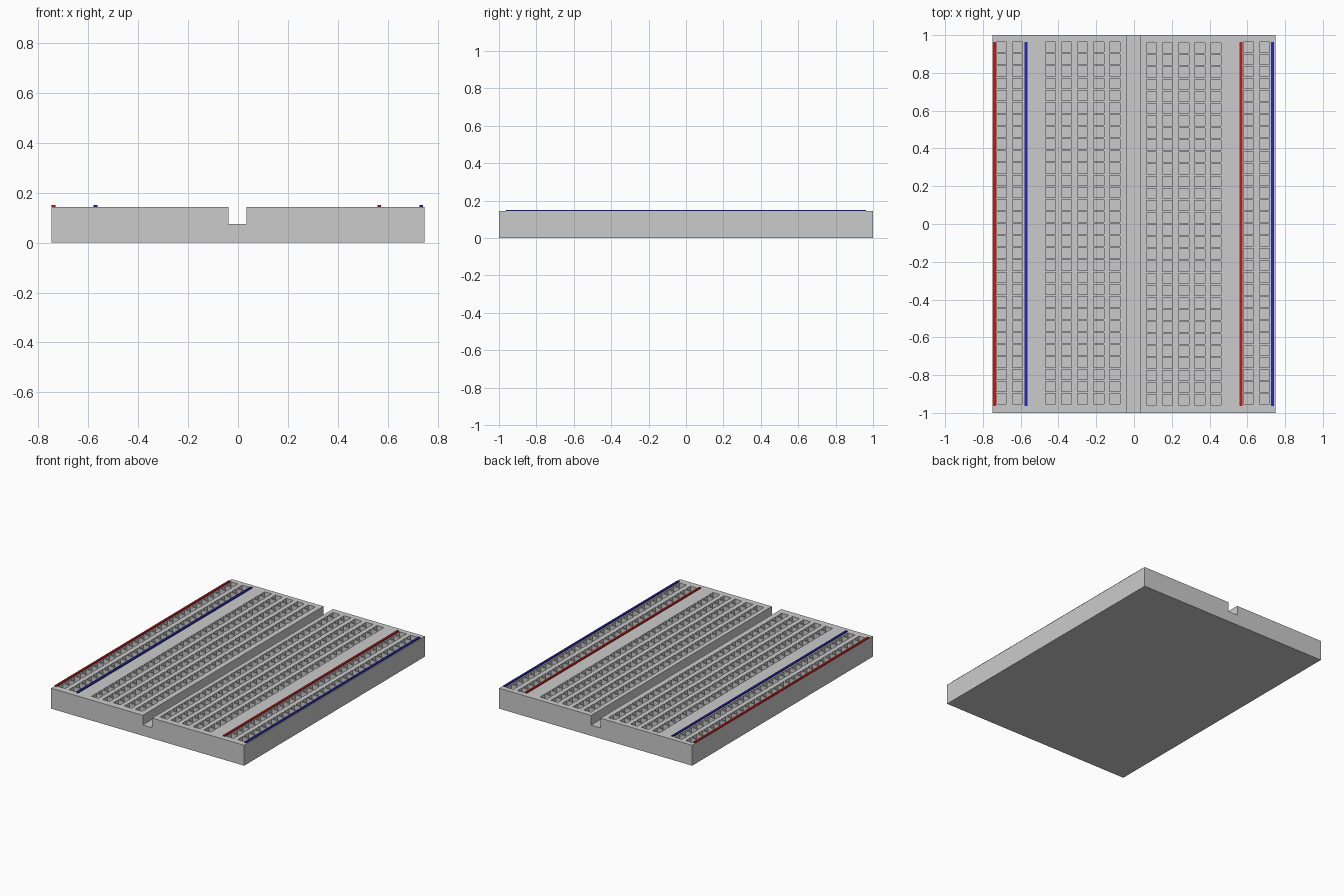
import bpy, bmesh

if "Cube" in bpy.data.objects:
    bpy.data.objects.remove(bpy.data.objects["Cube"])

TOP, GROOVE_Z, HOLE_Z = 0.143, 0.075, 0.012
HOLE, ROWS, PITCH = 0.054, 30, 0.0642


def finish(name, bm, material=None):
    bmesh.ops.recalc_face_normals(bm, faces=bm.faces[:])
    mesh = bpy.data.meshes.new(name)
    bm.to_mesh(mesh)
    bm.free()
    obj = bpy.data.objects.new(name, mesh)
    bpy.context.collection.objects.link(obj)
    if material:
        mesh.materials.append(material)
    return obj


def box(name, x0, x1, y0, y1, z0, z1, material=None):
    bm = bmesh.new()
    bmesh.ops.create_cube(bm, size=1)
    for v in bm.verts:
        v.co = ((x0 + x1) / 2 + v.co.x * (x1 - x0),
                (y0 + y1) / 2 + v.co.y * (y1 - y0),
                (z0 + z1) / 2 + v.co.z * (z1 - z0))
    return finish(name, bm, material)


def spans(start, end, centres):
    cuts = [start]
    for c in centres:
        cuts += [c - HOLE / 2, c + HOLE / 2]
    return cuts + [end]


def socket_block(name, x0, x1, columns, first_row):
    """Block whose top is a grid; every odd/odd cell sinks into a square pit."""
    rows = [first_row + i * PITCH for i in range(ROWS)]
    xs, ys = spans(x0, x1, columns), spans(-1, 1, rows)
    bm = bmesh.new()
    grid = [[bm.verts.new((x, y, TOP)) for y in ys] for x in xs]
    pits = []
    for i in range(len(xs) - 1):
        for j in range(len(ys) - 1):
            f = bm.faces.new((grid[i][j], grid[i + 1][j],
                              grid[i + 1][j + 1], grid[i][j + 1]))
            if i % 2 and j % 2:
                pits.append(f)
    # outer walls and underside
    rim = [e for e in bm.edges if e.is_boundary]
    new = bmesh.ops.extrude_edge_only(bm, edges=rim)["geom"]
    for v in new:
        if isinstance(v, bmesh.types.BMVert):
            v.co.z = 0
    bottom = [e for e in bm.edges if e.is_boundary]
    bmesh.ops.contextual_create(bm, geom=bottom)
    # pits
    for f in bmesh.ops.extrude_discrete_faces(bm, faces=pits)["faces"]:
        for v in f.verts:
            v.co.z = HOLE_Z
    return finish(name, bm)


def colour(name, rgb):
    m = bpy.data.materials.new(name)
    m.diffuse_color = (*rgb, 1)
    m.use_nodes = True
    m.node_tree.nodes["Principled BSDF"].inputs["Base Color"].default_value = m.diffuse_color
    return m


red = colour("red_paint", (0.5, 0.01, 0.01))
blue = colour("blue_paint", (0.02, 0.02, 0.4))

# terminal blocks either side of the centre groove
socket_block("terminal_block_left", -0.5, -0.038,
             [-0.442 + i * 0.085 for i in range(5)], -0.925)
socket_block("terminal_block_right", 0.035, 0.497,
             [0.093 + i * 0.085 for i in range(5)], -0.93)
box("groove_floor", -0.038, 0.035, -1, 1, 0, GROOVE_Z)

# power rails and the plain strips joining them on
socket_block("power_rail_left", -0.748, -0.562, [-0.701, -0.616], -0.925)
socket_block("power_rail_right", 0.557, 0.748, [0.606, 0.691], -0.926)
box("joining_strip_left", -0.562, -0.5, -1, 1, 0, TOP)
box("joining_strip_right", 0.497, 0.557, -1, 1, 0, TOP)

# coloured polarity stripes
for side, xr, xb in (("left", -0.739, -0.571), ("right", 0.566, 0.734)):
    for label, x, mat in (("red", xr, red), ("blue", xb, blue)):
        box(f"{label}_stripe_{side}", x - 0.0075, x + 0.0075,
            -0.963, 0.963, TOP - 0.003, 0.15, mat)
